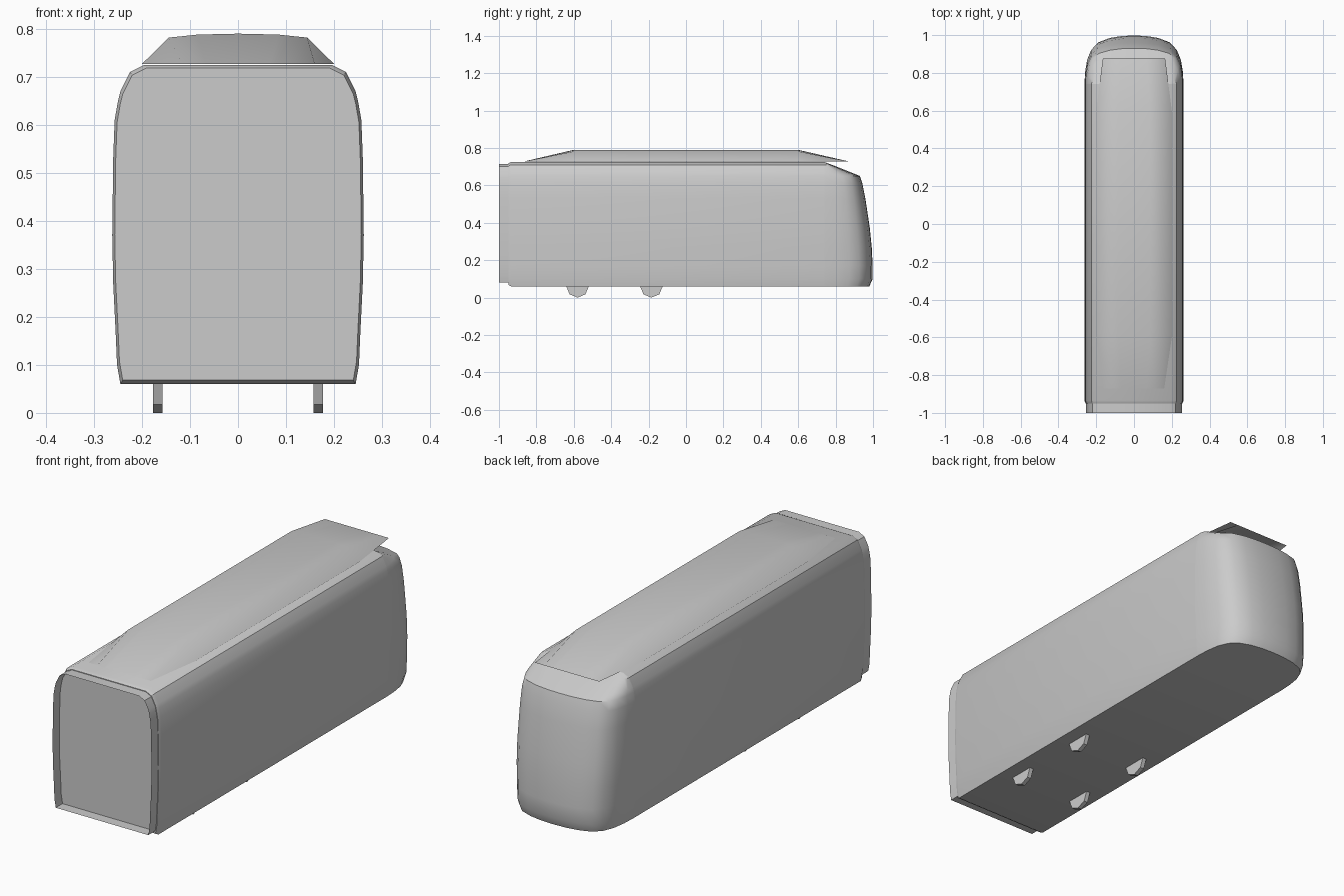
import bpy, bmesh, math

cube = bpy.data.objects.get("Cube")
if cube:
    bpy.data.objects.remove(cube, do_unlink=True)

grey = bpy.data.materials.new("light grey")
grey.use_nodes = True
grey.diffuse_color = (0.6, 0.6, 0.6, 1)
grey.node_tree.nodes["Principled BSDF"].inputs["Base Color"].default_value = (0.6, 0.6, 0.6, 1)


def finish(obj):
    obj.data.materials.append(grey)
    bpy.ops.object.select_all(action="DESELECT")
    obj.select_set(True)
    bpy.context.view_layer.objects.active = obj
    bpy.ops.object.shade_smooth_by_angle(angle=math.radians(32))


def loft(name, rings, closed=False, cap=False):
    """Skin a list of equal-length point rings."""
    bm = bmesh.new()
    rows = [[bm.verts.new(p) for p in ring] for ring in rings]
    n = len(rows[0])
    for a, b in zip(rows, rows[1:]):
        for j in range(n if closed else n - 1):
            k = (j + 1) % n
            bm.faces.new((a[j], b[j], b[k], a[k]))
    if cap:
        bm.faces.new(rows[0])
    mesh = bpy.data.meshes.new(name)
    bm.to_mesh(mesh)
    bm.free()
    obj = bpy.data.objects.new(name, mesh)
    bpy.context.collection.objects.link(obj)
    finish(obj)


def section(y, sx=1, low=0.06, high=0.725):
    """Whole cross-section of the car at y, fitted between two heights."""
    fit = (high - low) / 0.665
    half = [(w * sx, y, low + (z - 0.06) * fit) for w, z, _ in SIDE]
    return half + [(-x, y, z) for x, y, z in reversed(half)]


# half width, height, and how far the rounded end reaches at that height
SIDE = [(.245, .06, .24), (.252, .1, .258), (.255, .17, .258), (.26, .27, .253),
        (.262, .37, .243), (.26, .53, .219), (.257, .61, .203), (.25, .65, .19),
        (.245, .67, .14), (.225, .71, .04), (.195, .725, 0)]
NOSE_Y = 0.74

# main body with a slightly rounded front rim
loft("body", [section(-.95, .98, .068, .718), section(-.935), section(NOSE_Y)],
     closed=True, cap=True)

# open gangway sleeve at the flat end
loft("gangway", [section(-1, .972, .08, .715), section(-.945, .972, .08, .715)], closed=True)

# rounded cab end, stacked from plan outlines
PLAN = [(1, 0), (.99, .25), (.95, .52), (.87, .72), (.74, .86), (.5, .95), (.25, .99)]
plan = [(-x, y) for x, y in PLAN] + [(0, 1)] + PLAN[::-1]
loft("cab_end", [[(w * x, NOSE_Y + reach * y, z) for x, y in plan] for w, z, reach in SIDE],
     cap=True)

# raised roof fairing tapering flat at both ends
HUMP = [(1, 0), (.72, .87), (.42, .97), (0, 1), (-.42, .97), (-.72, .87), (-1, 0)]
loft("roof_fairing", [[(x * w, y, .727 + z * rise) for x, z in HUMP]
                      for y, w, rise in [(-.87, .16, 0), (-.6, .2, .063),
                                         (.6, .2, .063), (.875, .165, 0)]])

# wheels, half hidden in the floor
for side, x in (("left", .167), ("right", -.167)):
    for end, y in (("front", -.58), ("rear", -.185)):
        bpy.ops.mesh.primitive_cylinder_add(vertices=8, radius=.06, depth=.02,
                                            location=(x, y, .06),
                                            rotation=(0, math.pi / 2, 0))
        wheel = bpy.context.object
        wheel.name = f"{end}_{side}_wheel"
        finish(wheel)
